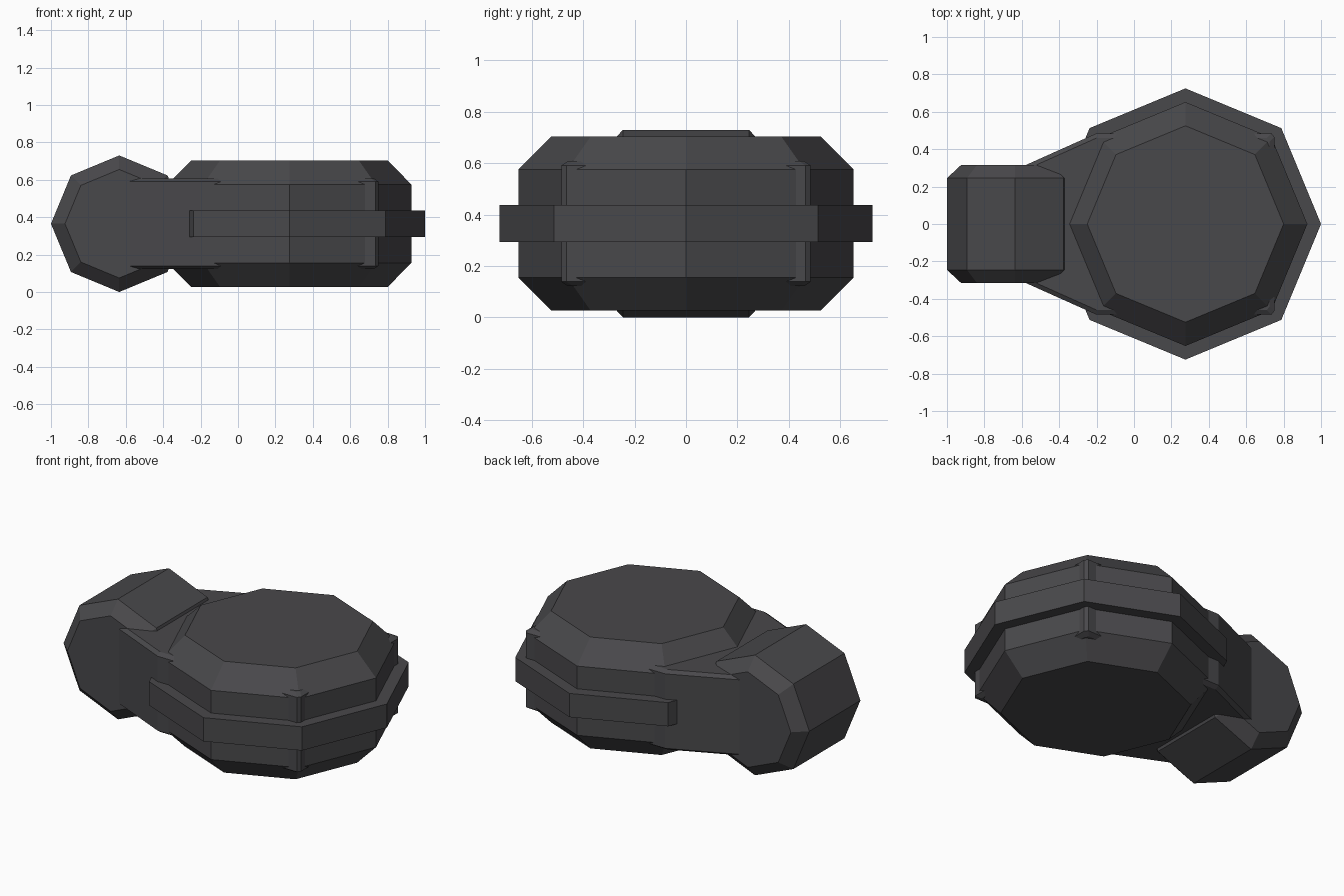
import bpy, bmesh, math
from mathutils import Matrix

cube = bpy.data.objects.get("Cube")
if cube:
    bpy.data.objects.remove(cube, do_unlink=True)

grey = bpy.data.materials.new("dark grey")
grey.use_nodes = True
colour = (0.066, 0.065, 0.070, 1)
grey.diffuse_color = colour
grey.node_tree.nodes["Principled BSDF"].inputs["Base Color"].default_value = colour

MID = 0.365  # height of the symmetry plane


def loft(name, layers, matrix):
    """Stack of outlines [(outline, height)], bridged and capped."""
    bm = bmesh.new()
    rings = [[bm.verts.new((x, y, h)) for x, y in pts] for pts, h in layers]
    n = len(rings[0])
    for a, b in zip(rings, rings[1:]):
        for i in range(n):
            j = (i + 1) % n
            bm.faces.new((a[i], a[j], b[j], b[i]))
    bm.faces.new(rings[0][::-1])
    bm.faces.new(rings[-1])
    bmesh.ops.recalc_face_normals(bm, faces=bm.faces)
    mesh = bpy.data.meshes.new(name)
    bm.to_mesh(mesh)
    bm.free()
    mesh.materials.append(grey)
    mesh.transform(matrix)
    obj = bpy.data.objects.new(name, mesh)
    bpy.context.collection.objects.link(obj)
    return obj


def octagon(r):
    return [(r * math.cos(i * math.pi / 4), r * math.sin(i * math.pi / 4)) for i in range(8)]


def chamfered_drum(name, outer, inner, edge, end, matrix):
    loft(name, [(octagon(inner), -end), (octagon(outer), -edge),
                (octagon(outer), edge), (octagon(inner), end)], matrix)


# Large flat drum with a raised belt
body_at = Matrix.Translation((0.275, 0, MID))
chamfered_drum("main_drum", 0.652, 0.525, 0.21, 0.338, body_at)
loft("belt", [(octagon(0.725), -0.072), (octagon(0.725), 0.072)], body_at)

# Small drum lying on its side
head_at = Matrix.Translation((-0.635, 0, MID)) @ Matrix.Rotation(math.pi / 2, 4, "X")
chamfered_drum("small_drum", 0.365, 0.29, 0.245, 0.315, head_at)


# Tapered housing joining the drums, its far corners showing through the drum
def housing(inset):
    half = [(-0.64, 0.288 - inset), (-0.20, 0.485 - inset),
            (0.735 - inset, 0.485 - inset), (0.75 - inset, 0.465 - inset)]
    return half + [(x, -y) for x, y in reversed(half)]


loft("connecting_housing", [(housing(0.025), -0.243), (housing(0), -0.226),
                            (housing(0), 0.226), (housing(0.025), 0.243)],
     Matrix.Translation((0, 0, MID)))
